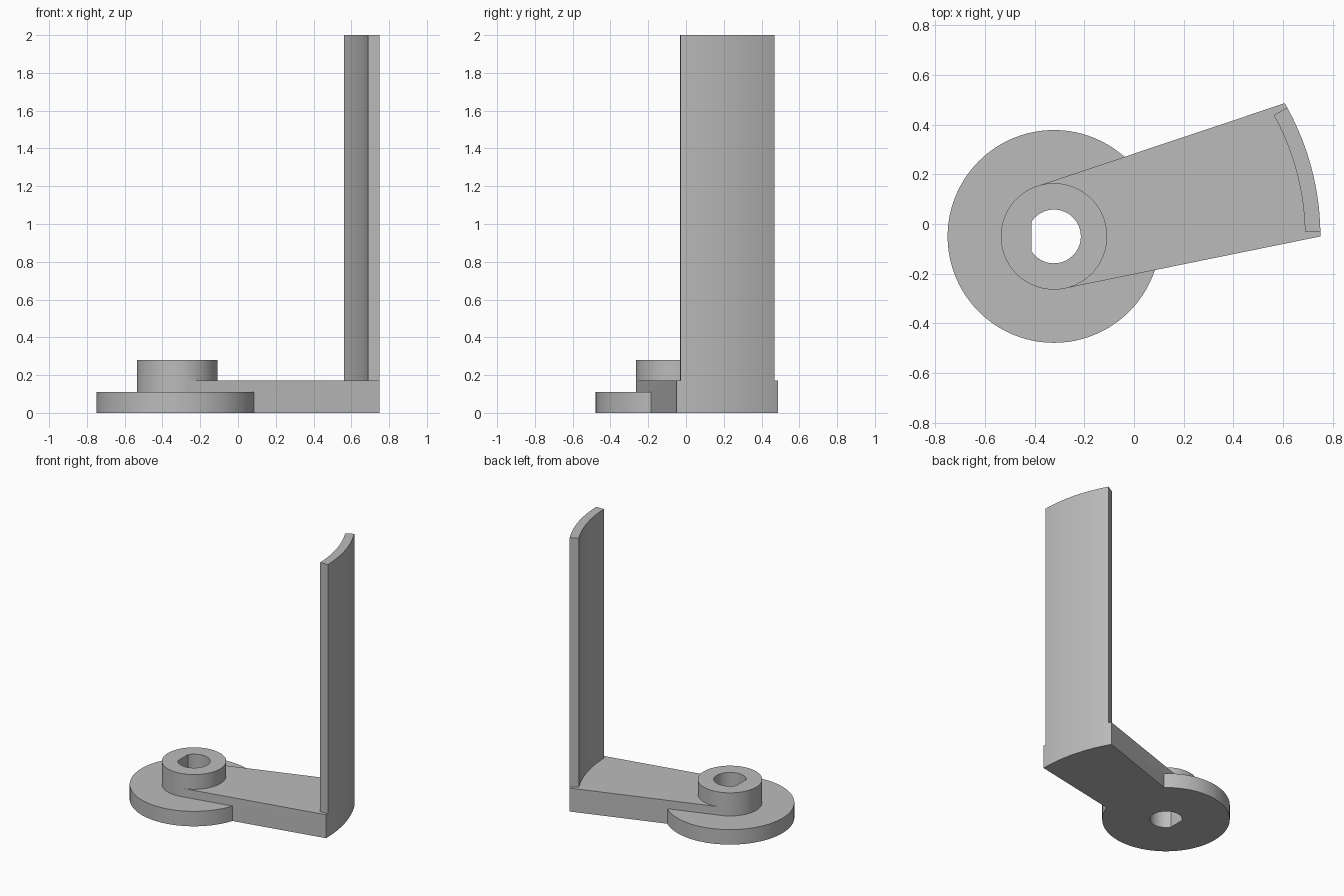
import bpy, bmesh
from math import radians, cos, sin, acos, degrees

if "Cube" in bpy.data.objects:
    bpy.data.objects.remove(bpy.data.objects["Cube"], do_unlink=True)

CX, CY = -0.322, -0.05          # axis of the pivot
HUB_R, DISC_R, BORE_R, REACH = 0.214, 0.428, 0.108, 1.072

grey = bpy.data.materials.new("plain grey")
grey.use_nodes = True
colour = (0.5, 0.5, 0.5, 1)
grey.diffuse_color = colour
grey.node_tree.nodes["Principled BSDF"].inputs["Base Color"].default_value = colour


def arc(radius, start, end, steps):
    """Points on an arc about the pivot axis, angles in degrees."""
    angles = [radians(start + (end - start) * i / steps) for i in range(steps + 1)]
    return [(CX + radius * cos(a), CY + radius * sin(a)) for a in angles]


def circle(radius, steps=96):
    return arc(radius, 0, 360, steps)[:-1]


def prism(name, outline, bottom, top):
    """Extrude a counter-clockwise outline between two heights."""
    bm = bmesh.new()
    face = bm.faces.new([bm.verts.new((x, y, bottom)) for x, y in outline])
    made = bmesh.ops.extrude_face_region(bm, geom=[face])["geom"]
    verts = [v for v in made if isinstance(v, bmesh.types.BMVert)]
    bmesh.ops.translate(bm, verts=verts, vec=(0, 0, top - bottom))
    bmesh.ops.recalc_face_normals(bm, faces=bm.faces)
    mesh = bpy.data.meshes.new(name)
    bm.to_mesh(mesh)
    bm.free()
    mesh.materials.append(grey)
    obj = bpy.data.objects.new(name, mesh)
    bpy.context.collection.objects.link(obj)
    return obj


def activate(obj):
    bpy.ops.object.select_all(action='DESELECT')
    obj.select_set(True)
    bpy.context.view_layer.objects.active = obj


def combine(target, other, operation):
    activate(target)
    mod = target.modifiers.new("combine", 'BOOLEAN')
    mod.operation, mod.solver, mod.object = operation, 'EXACT', other
    bpy.ops.object.modifier_apply(modifier=mod.name)
    bpy.data.objects.remove(other, do_unlink=True)


# Round foot, raised hub and the fan-shaped arm tangent to the hub
base = prism("pivot_base_and_arm", circle(DISC_R), 0, 0.11)
hub = prism("hub", circle(HUB_R), 0, 0.28)
tangent = degrees(acos(HUB_R / REACH))
root = arc(HUB_R - 0.0005, 30 + tangent, 360 - tangent, 1)
arm = prism("arm", arc(REACH, 0, 30, 24) + root, 0, 0.172)
combine(base, arm, 'UNION')
combine(base, hub, 'UNION')

# D-shaped shaft hole, flat on the outer side
flat = 180 - degrees(acos(0.091 / BORE_R))
bore = prism("bore_cutter", arc(BORE_R, -flat, flat, 64), -0.1, 0.4)
combine(base, bore, 'DIFFERENCE')

# Tall curved blade standing on the end of the arm
blade = prism("upright_blade", arc(REACH, 1.1, 28.9, 24) + arc(1.01, 28.9, 1.1, 24), 0.172, 2)

for part in (base, blade):
    activate(part)
    bpy.ops.object.shade_smooth_by_angle(angle=radians(30))
